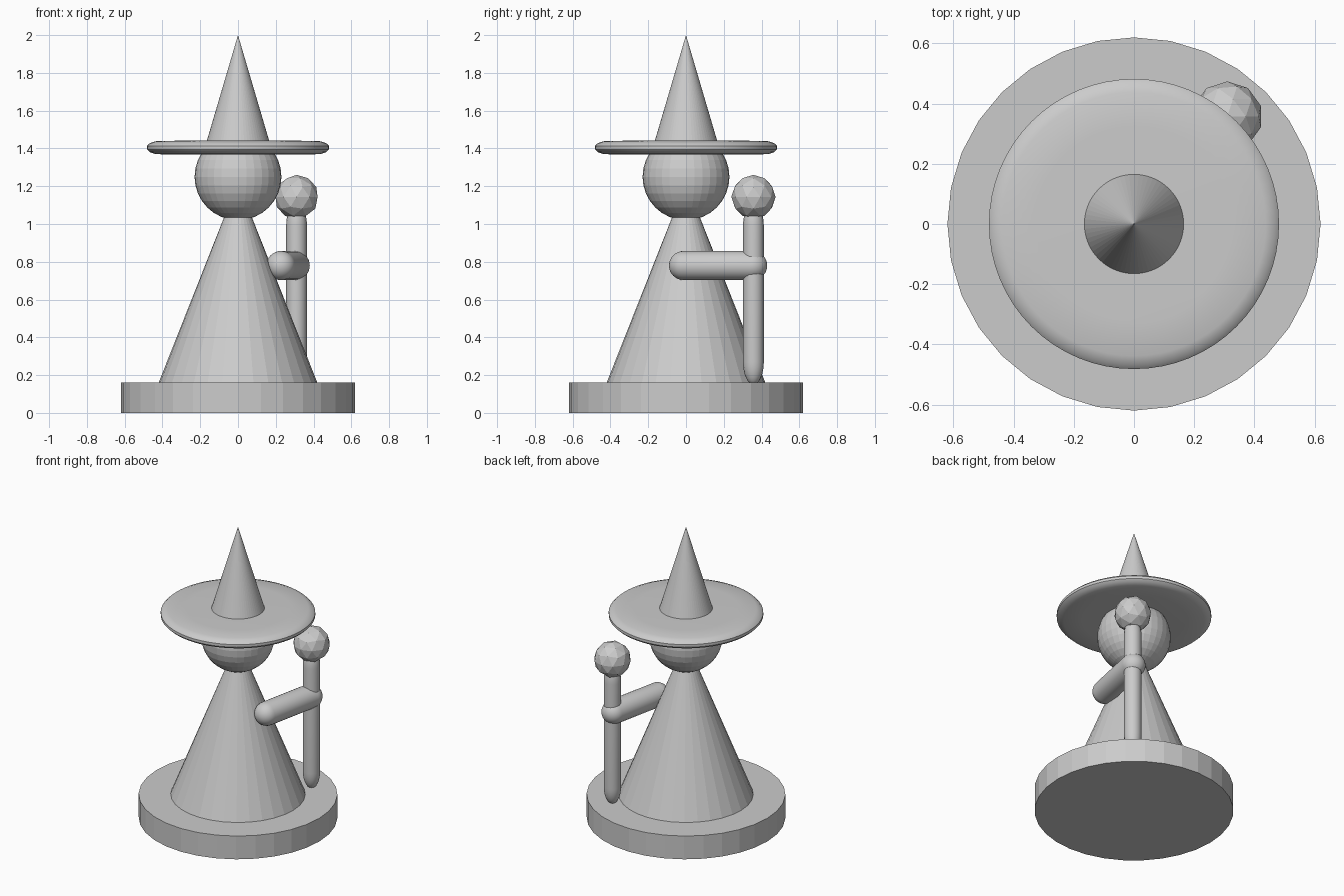
import bpy, bmesh, math
from mathutils import Vector

if "Cube" in bpy.data.objects:
    bpy.data.objects.remove(bpy.data.objects["Cube"])


def lathe(name, profile, sides, loc=(0, 0, 0), axis=(0, 0, 1), smooth=None):
    """Revolve (radius, height) points about an axis; ends are closed."""
    bm = bmesh.new()
    rings = []
    for r, z in profile:
        if r == 0:
            rings.append([bm.verts.new((0, 0, z))])
        else:
            rings.append([bm.verts.new((r * math.cos(2 * math.pi * i / sides),
                                        r * math.sin(2 * math.pi * i / sides), z))
                          for i in range(sides)])
    for a, b in zip(rings, rings[1:]):
        for i in range(sides):
            j = (i + 1) % sides
            if len(a) == 1:
                bm.faces.new((a[0], b[j], b[i]))
            elif len(b) == 1:
                bm.faces.new((a[i], a[j], b[0]))
            else:
                bm.faces.new((a[i], a[j], b[j], b[i]))
    if len(rings[0]) > 1:
        bm.faces.new(rings[0][::-1])
    if len(rings[-1]) > 1:
        bm.faces.new(rings[-1])
    bmesh.ops.recalc_face_normals(bm, faces=bm.faces)
    mesh = bpy.data.meshes.new(name)
    bm.to_mesh(mesh)
    bm.free()
    ob = bpy.data.objects.new(name, mesh)
    bpy.context.collection.objects.link(ob)
    ob.location = loc
    ob.rotation_euler = Vector(axis).to_track_quat('Z', 'Y').to_euler()
    if smooth:
        bpy.ops.object.select_all(action='DESELECT')
        ob.select_set(True)
        bpy.context.view_layer.objects.active = ob
        bpy.ops.object.shade_smooth_by_angle(angle=math.radians(smooth))
    return ob


def capsule(name, start, end, radius, cap, sides, steps=8):
    """Rod between two cap centres with elliptical ends of length cap."""
    start, end = Vector(start), Vector(end)
    length = (end - start).length
    arc = [(radius * math.sin(t), cap * math.cos(t))
           for t in (math.pi / 2 * k / steps for k in range(1, steps + 1))]
    profile = [(0, -cap)] + [(r, -h) for r, h in arc]
    profile += [(r, length + h) for r, h in reversed(arc)] + [(0, length + cap)]
    return lathe(name, profile, sides, start, end - start, 30)


# Round base and robe
lathe("base", [(0.62, 0), (0.62, 0.16)], 32)
lathe("robe", [(0.42, 0.16), (0.06, 1.07)], 32)

# Head
bpy.ops.mesh.primitive_uv_sphere_add(segments=32, ring_count=16, radius=0.23,
                                     location=(0, 0, 1.25))
bpy.context.object.name = "head"

# Hat brim with rounded rim, and pointed crown
lower = [(0.325, 1.367), (0.438, 1.37), (0.468, 1.381), (0.482, 1.395)]
upper = [(r, 2.808 - z) for r, z in reversed(lower)]
lathe("hat_brim", [(0, 1.367)] + lower + upper + [(0, 1.441)], 64, smooth=30)
lathe("hat_crown", [(0.177, 1.40), (0, 2.0)], 64)

# Arm reaching to the staff
capsule("arm", (0.227, -0.013, 0.78), (0.303, 0.353, 0.78), 0.077, 0.077, 32)

# Staff and its faceted orb
capsule("staff", (0.31, 0.357, 0.27), (0.31, 0.357, 0.99), 0.055, 0.12, 16)
bpy.ops.mesh.primitive_ico_sphere_add(subdivisions=2, radius=0.117,
                                      location=(0.31, 0.357, 1.143))
bpy.context.object.name = "staff_orb"
